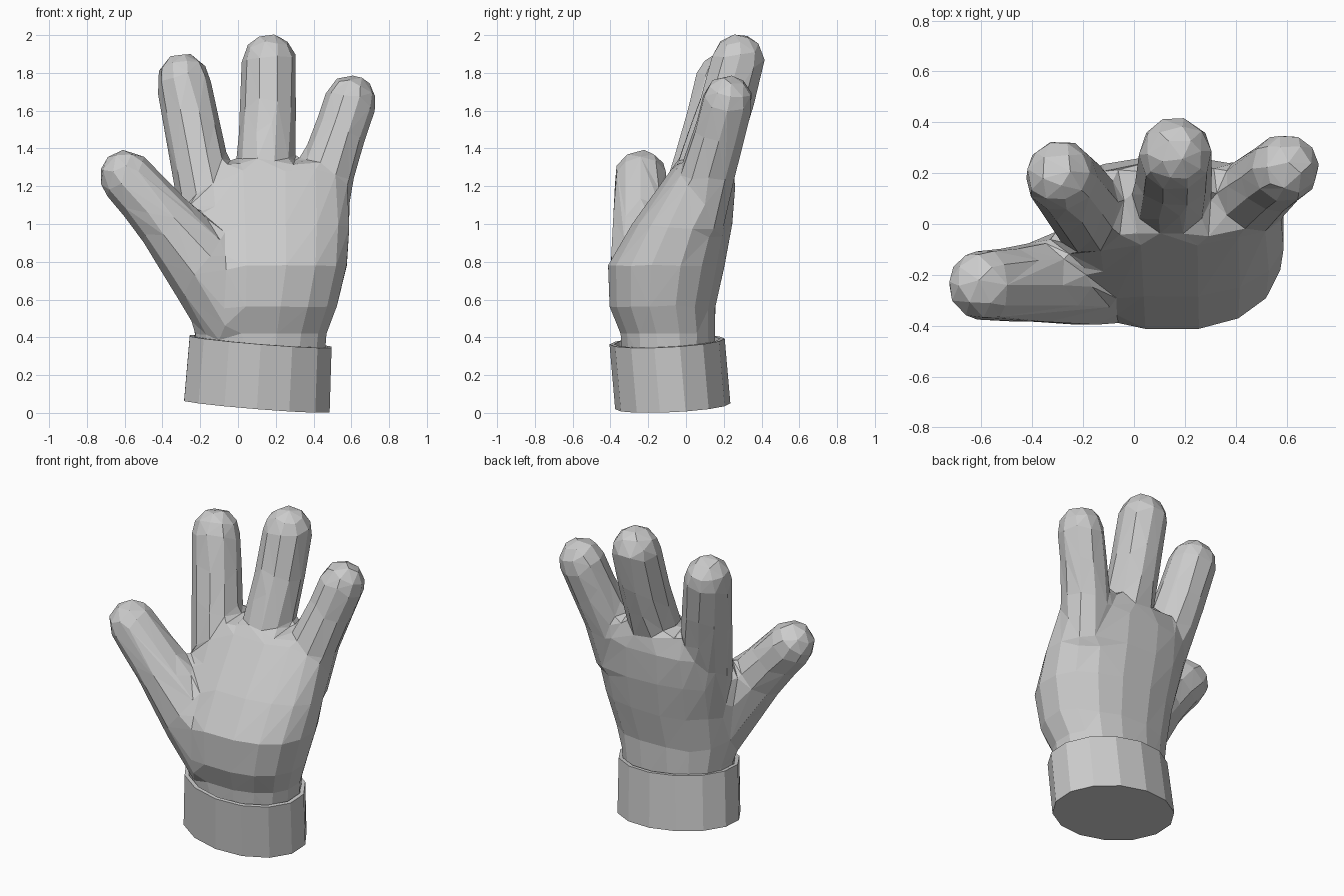
import bpy, bmesh
from math import cos, sin, pi, copysign
from mathutils import Vector

if "Cube" in bpy.data.objects:
    bpy.data.objects.remove(bpy.data.objects["Cube"])


def loft(bm, rings):
    """Skin a list of point rings and cap both ends."""
    rows = [[bm.verts.new(p) for p in r] for r in rings]
    n = len(rows[0])
    for a, b in zip(rows, rows[1:]):
        for i in range(n):
            j = (i + 1) % n
            bm.faces.new((a[i], a[j], b[j], b[i]))
    bm.faces.new(rows[0][::-1])
    bm.faces.new(rows[-1])


def oval(cx, cy, z, rx, ry, n=14, power=2.0, slope=(0, 0)):
    pts = []
    for i in range(n):
        a = 2 * pi * (i + 0.5) / n
        c, s = cos(a), sin(a)
        x = rx * copysign(abs(c) ** (2 / power), c)
        y = ry * copysign(abs(s) ** (2 / power), s)
        pts.append((cx + x, cy + y, z + x * slope[0] + y * slope[1]))
    return pts


def digit(bm, path, n=10):
    """Tapered tube along (x, y, z, radius) stations with a rounded tip."""
    pts = [(Vector(p[:3]), p[3]) for p in path]
    end, r = pts[-1]
    axis = (end - pts[-2][0]).normalized()
    pts += [(end + axis * r * sin(a), r * cos(a)) for a in (0.5, 0.95, 1.3)]
    rings = []
    for i, (c, rad) in enumerate(pts):
        d = pts[min(i + 1, len(pts) - 1)][0] - pts[max(i - 1, 0)][0]
        d.normalize()
        u = d.cross(Vector((0, 1, 0))).normalized()
        v = d.cross(u)
        rings.append([c + (u * cos(2 * pi * k / n) + v * sin(2 * pi * k / n)) * rad
                      for k in range(n)])
    loft(bm, rings)


def make_object(name, bm):
    bmesh.ops.recalc_face_normals(bm, faces=bm.faces)
    me = bpy.data.meshes.new(name)
    bm.to_mesh(me)
    bm.free()
    ob = bpy.data.objects.new(name, me)
    bpy.context.collection.objects.link(ob)
    return ob


# Cuff: tilted oval band with a thin rim and a shallow recess
bm = bmesh.new()
tilt = (-0.08, 0.05)
loft(bm, [oval(0.10, -0.07, 0.035, 0.395, 0.305, slope=tilt),
          oval(0.12, -0.10, 0.378, 0.385, 0.305, slope=tilt),
          oval(0.12, -0.10, 0.378, 0.36, 0.28, slope=tilt),
          oval(0.12, -0.10, 0.335, 0.35, 0.27, slope=tilt)])
make_object("cuff", bm)

# Palm: stacked ovals leaning backwards towards the knuckles
bm = bmesh.new()
palm = [(0.12, -0.09, 0.27, 0.345, 0.25), (0.12, -0.095, 0.42, 0.355, 0.255),
        (0.13, -0.125, 0.56, 0.40, 0.285), (0.15, -0.105, 0.78, 0.435, 0.315),
        (0.145, -0.02, 1.00, 0.455, 0.27), (0.14, 0.06, 1.20, 0.45, 0.205),
        (0.15, 0.09, 1.32, 0.40, 0.15)]
loft(bm, [oval(*p, n=16, power=2.3) for p in palm])

# Thumb and three fingers
digit(bm, [(0.00, -0.16, 0.50, 0.22), (-0.20, -0.205, 0.80, 0.205),
           (-0.37, -0.23, 1.00, 0.165), (-0.50, -0.24, 1.15, 0.15),
           (-0.59, -0.24, 1.25, 0.145)])
digit(bm, [(-0.14, 0.00, 1.00, 0.16), (-0.19, 0.06, 1.25, 0.155),
           (-0.25, 0.14, 1.55, 0.15), (-0.29, 0.19, 1.76, 0.145)])
digit(bm, [(0.14, 0.04, 1.05, 0.16), (0.145, 0.11, 1.32, 0.155),
           (0.16, 0.21, 1.62, 0.15), (0.165, 0.275, 1.86, 0.148)])
digit(bm, [(0.42, 0.05, 1.00, 0.16), (0.47, 0.12, 1.28, 0.15),
           (0.545, 0.185, 1.50, 0.14), (0.595, 0.22, 1.65, 0.14)])
hand = make_object("hand", bm)

# Fuse the parts into one skin, then reduce it to low-poly facets
fuse = hand.modifiers.new("fuse", 'REMESH')
fuse.mode = 'VOXEL'
fuse.voxel_size = 0.024
soft = hand.modifiers.new("soften", 'SMOOTH')
soft.factor = 0.5
soft.iterations = 4
facet = hand.modifiers.new("facet", 'DECIMATE')
facet.ratio = 0.025
